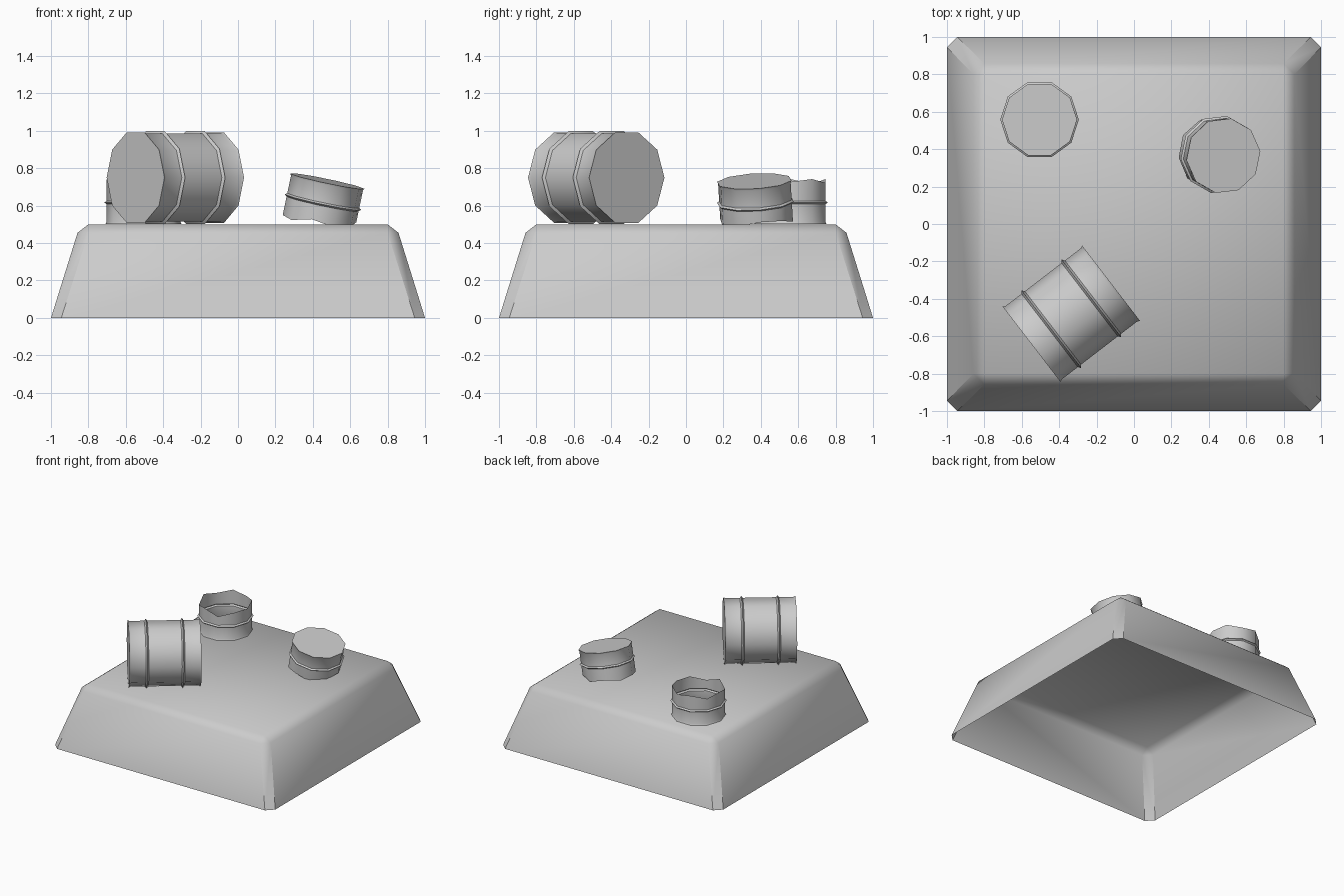
import bpy, bmesh
from math import cos, sin, pi, radians
from mathutils import Matrix, Vector

if "Cube" in bpy.data.objects:
    bpy.data.objects.remove(bpy.data.objects["Cube"])

SIDES = 10


def finish(name, bm, angle=40, matrix=None):
    bmesh.ops.recalc_face_normals(bm, faces=bm.faces)
    me = bpy.data.meshes.new(name)
    bm.to_mesh(me)
    bm.free()
    ob = bpy.data.objects.new(name, me)
    bpy.context.collection.objects.link(ob)
    if matrix is not None:
        ob.matrix_world = matrix
    me.shade_smooth()
    me.set_sharp_from_angle(angle=radians(angle))
    return ob


def bridge(bm, a, b):
    n = len(a)
    for i in range(n):
        bm.faces.new((a[i], a[(i + 1) % n], b[(i + 1) % n], b[i]))


def drum(name, profile, matrix, jag=None, cap_end=True):
    """Ten-sided lathe around local z; jag replaces the heights of the last ring."""
    bm = bmesh.new()
    rings = []
    for k, (r, z) in enumerate(profile):
        last = jag and k == len(profile) - 1
        rings.append([bm.verts.new((r * cos(2 * pi * i / SIDES), r * sin(2 * pi * i / SIDES),
                                    jag[i] if last else z)) for i in range(SIDES)])
    for a, b in zip(rings, rings[1:]):
        bridge(bm, a, b)
    bm.faces.new(rings[0])
    if cap_end:
        bm.faces.new(rings[-1])
    return finish(name, bm, 40, matrix)


def rib(body, outer, z, w):
    return [(body, z - w), (outer, z), (body, z + w)]


def frame(x, y, z, loc):
    m = Matrix((x, y, z)).transposed().to_4x4()
    m.translation = Vector(loc)
    return m


# Platform: hollow tapered slab, open underneath, softened upper edge
bm = bmesh.new()


def octagon(h, c, z):
    pts = [(h, -c), (h, c), (c, h), (-c, h), (-h, c), (-h, -c), (-c, -h), (c, -h)]
    return [bm.verts.new((x, y, z)) for x, y in pts]


low = octagon(1.0, 0.945, 0.0)
mid = octagon(0.858, 0.80, 0.455)
top = [bm.verts.new((x, y, 0.5)) for x, y in ((0.8, 0.8), (-0.8, 0.8), (-0.8, -0.8), (0.8, -0.8))]
bridge(bm, low, mid)
for i in range(4):
    bm.faces.new((mid[2 * i + 1], mid[(2 * i + 2) % 8], top[i]))
    j = (i + 1) % 4
    bm.faces.new((mid[(2 * i + 2) % 8], mid[(2 * i + 3) % 8], top[j], top[i]))
bm.faces.new(top)
finish("platform", bm, 41)

# Whole barrel lying on its side
L = 0.268
whole = ([(0.254, -L), (0.247, -L + 0.014)] + rib(0.247, 0.262, -0.135, 0.011)
         + rib(0.247, 0.262, 0.135, 0.011) + [(0.247, L - 0.014), (0.254, L)])
axis = Vector((0.793, 0.609, 0)).normalized()
side = Vector((axis.y, -axis.x, 0))
drum("lying_barrel", whole, frame(side, axis.cross(side), axis, (-0.335, -0.48, 0.75)))

# Broken halves: closed end at local z = 0, torn edge at the far end
half = [(0.203, 0), (0.198, 0.011)] + rib(0.198, 0.21, 0.115, 0.009) + [(0.198, 0.23)]
torn_up = [0.225, 0.24, 0.22, 0.24, 0.215, 0.24, 0.205, 0.235, 0.195, 0.225]
drum("broken_barrel_base", half, Matrix.Translation((-0.505, 0.558, 0.502)), torn_up, False)

# Upper half, lid up and tilted toward the right
up = Vector((0.21, -0.06, 1)).normalized()
x_dir = Vector((cos(radians(6)), sin(radians(6)), 0))
x_dir = (x_dir - up * x_dir.dot(up)).normalized()
torn_down = [0.185, 0.205, 0.225, 0.205, 0.235, 0.225, 0.235, 0.215, 0.225, 0.195]
drum("broken_barrel_lid", half, frame(x_dir, (-up).cross(x_dir), -up, (0.478, 0.365, 0.731)),
     torn_down, False)
